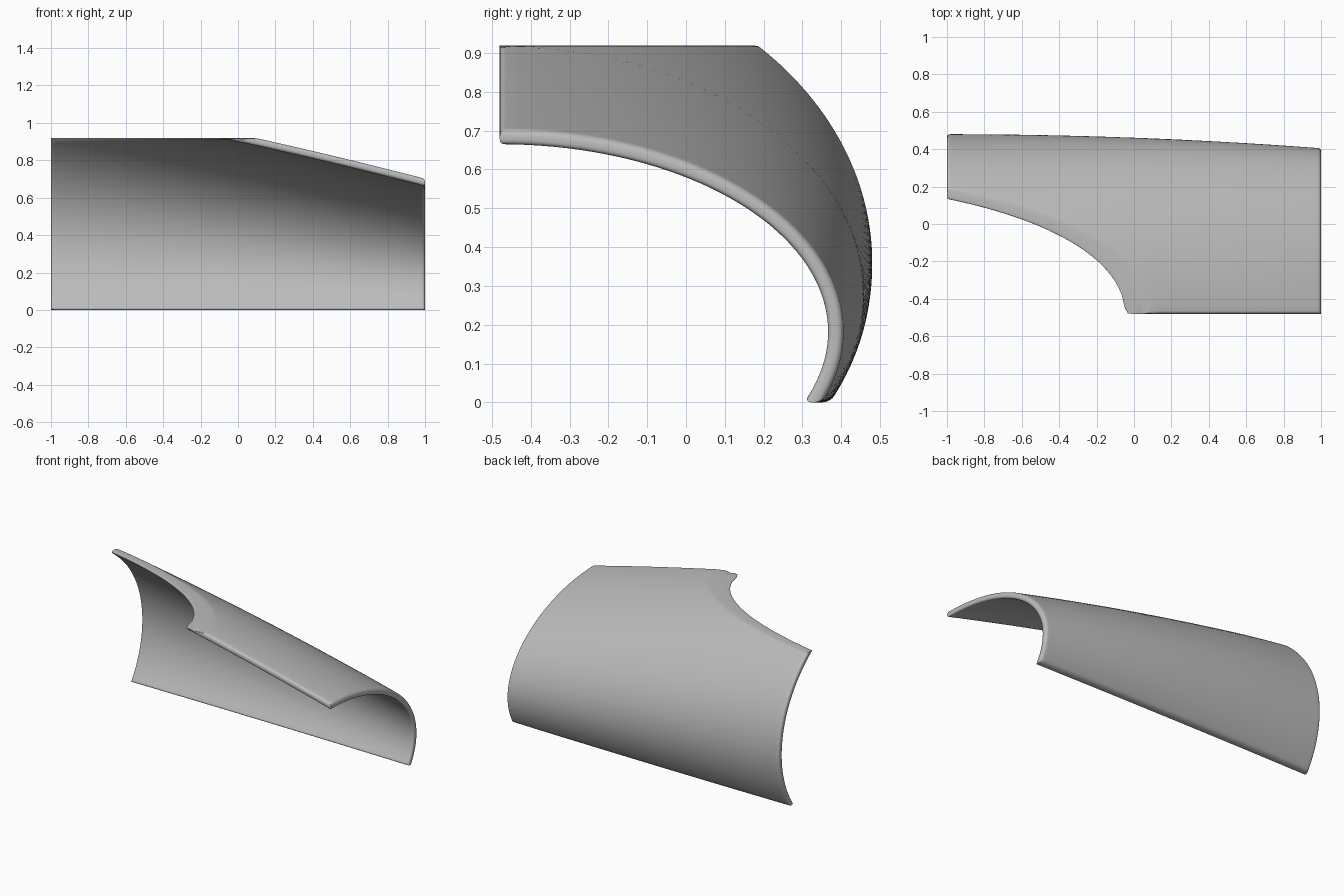
import bpy, bmesh, math

if "Cube" in bpy.data.objects:
    bpy.data.objects.remove(bpy.data.objects["Cube"], do_unlink=True)

THICK, ROUND = 0.04, 0.016     # shell thickness and rim rounding
FRONT, CUT = -0.48, 0.92       # front edge and flat top cut
NX, NA = 120, 48               # steps along and around the shell


def inset(s):
    """How far the rim draws back at depth s through the shell."""
    d = ROUND - min(s, THICK - s)
    return ROUND - math.sqrt(ROUND ** 2 - d ** 2) if d > 0 else 0.0


def shell_point(u, v, s):
    """u runs along x (-1..1), v from bottom edge to top edge, s is depth."""
    e = inset(s)
    x = u * (1 - e)
    # Tapering elliptical cross-section
    centre = 0.285 - 0.09 * x - 0.015 * x * x
    top = 0.94 - 0.2185 * x - 0.02 * x * x
    a = 0.96 - 0.075 * ((x + 1) / 2) ** 2 - s
    b = top - centre - s
    low = math.asin((e - centre) / b)
    cut = CUT - e * (0.25 if s < THICK / 2 else 1)
    high = min(math.acos(e / a), math.asin(min(1, (cut - centre) / b)))
    t = low + (high - low) * v
    return x, FRONT + a * math.cos(t), centre + b * math.sin(t)


bm = bmesh.new()


def sheet(s):
    """One full skin of the shell; returns its border loop."""
    g = [[bm.verts.new(shell_point(2 * i / NX - 1, j / NA, s))
          for j in range(NA + 1)] for i in range(NX + 1)]
    for i in range(NX):
        for j in range(NA):
            bm.faces.new((g[i][j], g[i + 1][j], g[i + 1][j + 1], g[i][j + 1]))
    return [g[i][j] for i, j in BORDER]


BORDER = ([(i, 0) for i in range(NX)] + [(NX, j) for j in range(NA)]
          + [(i, NA) for i in range(NX, 0, -1)] + [(0, j) for j in range(NA, 0, -1)])

# Outer skin, rounded rim and inner skin
arc = [ROUND * (1 - math.cos(k * math.pi / 10)) for k in range(1, 6)]
depths = arc + [THICK - s for s in reversed(arc)]
loops = [sheet(0.0)]
for s in depths:
    loops.append([bm.verts.new(shell_point(2 * i / NX - 1, j / NA, s)) for i, j in BORDER])
loops.append(sheet(THICK))
for p, q in zip(loops, loops[1:]):
    for k in range(len(p)):
        n = (k + 1) % len(p)
        bm.faces.new((p[k], p[n], q[n], q[k]))
bmesh.ops.recalc_face_normals(bm, faces=bm.faces)

mesh = bpy.data.meshes.new("curved_shell")
bm.to_mesh(mesh)
bm.free()
shell = bpy.data.objects.new("curved_shell", mesh)
bpy.context.collection.objects.link(shell)

# Plain grey finish
grey = bpy.data.materials.new("plain_grey")
grey.use_nodes = True
colour = (0.5, 0.5, 0.5, 1)
grey.diffuse_color = colour
grey.node_tree.nodes["Principled BSDF"].inputs["Base Color"].default_value = colour
mesh.materials.append(grey)

bpy.context.view_layer.objects.active = shell
shell.select_set(True)
bpy.ops.object.shade_smooth_by_angle(angle=math.radians(40))
